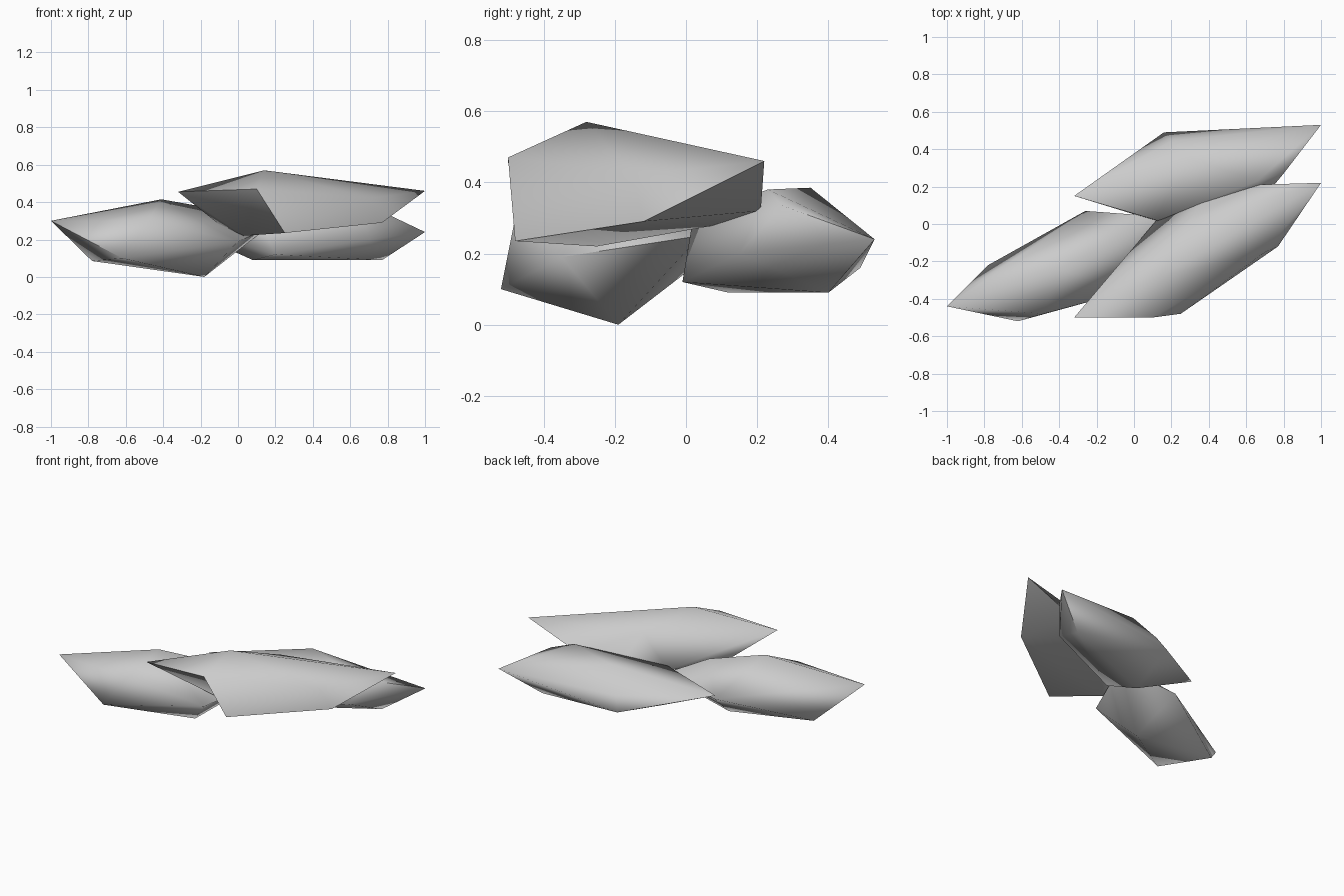
import bpy, bmesh
from math import radians

cube = bpy.data.objects.get("Cube")
if cube:
    bpy.data.objects.remove(cube, do_unlink=True)

# Single pale grey material
grey = bpy.data.materials.new("pale_grey")
grey.use_nodes = True
colour = (0.6, 0.6, 0.6, 1)
grey.diffuse_color = colour
grey.node_tree.nodes["Principled BSDF"].inputs["Base Color"].default_value = colour


def pointed_stone(name, tips, upper, lower, tucked=False):
    """Faceted stone stretched between two tips, wrapped around its corner points."""
    bm = bmesh.new()
    corners = [bm.verts.new(point) for point in tips + upper + lower]
    first_tip, first_lower = corners[0], corners[len(tips + upper)]
    hull = bmesh.ops.convex_hull(bm, input=corners)
    spare = {g for g in hull["geom_interior"] + hull["geom_unused"]
             if isinstance(g, bmesh.types.BMVert)}
    bmesh.ops.delete(bm, geom=list(spare), context="VERTS")
    # Fold the flank below the first tip inwards
    if tucked:
        edge = bm.edges.get((first_tip, first_lower))
        if edge:
            bmesh.ops.rotate_edges(bm, edges=[edge])
    bmesh.ops.recalc_face_normals(bm, faces=bm.faces[:])
    mesh = bpy.data.meshes.new(name)
    bm.to_mesh(mesh)
    bm.free()
    mesh.materials.append(grey)
    stone = bpy.data.objects.new(name, mesh)
    bpy.context.collection.objects.link(stone)
    # Smooth the broad faces, keep the steep rims crisp
    bpy.ops.object.select_all(action="DESELECT")
    stone.select_set(True)
    bpy.context.view_layer.objects.active = stone
    bpy.ops.object.shade_smooth_by_angle(angle=radians(75))


# Low stone on the right side
pointed_stone(
    "right_stone",
    tips=[(-1, -.44, .3), (.14, .04, .25)],
    upper=[(-.41, -.24, .415), (-.48, -.48, .3), (-.1, -.1, .36)],
    lower=[(-.18, -.19, 0), (-.78, -.22, .085), (-.62, -.52, .1), (-.26, .07, .2),
           (0, -.35, .19)])

# Raised stone resting on the other two
pointed_stone(
    "top_stone",
    tips=[(-.32, -.5, .455), (1, .22, .46)],
    upper=[(.14, -.28, .57), (.1, -.5, .47), (.3, .02, .47), (.7, -.15, .42)],
    lower=[(.25, -.48, .235), (.77, -.12, .29), (.65, .21, .32), (.38, .14, .29),
           (.12, .02, .27), (.03, -.25, .22), (-.1, -.24, .28)],
    tucked=True)

# Low stone at the back
pointed_stone(
    "back_stone",
    tips=[(-.32, .15, .27), (1, .53, .24)],
    upper=[(.3, .35, .385), (.66, .23, .38), (.2, .445, .245), (.8, .27, .335),
           (.12, .02, .3)],
    lower=[(.16, .49, .16), (.77, .4, .09), (.08, .12, .09), (.2, -.01, .12),
           (.7, .15, .2)])
